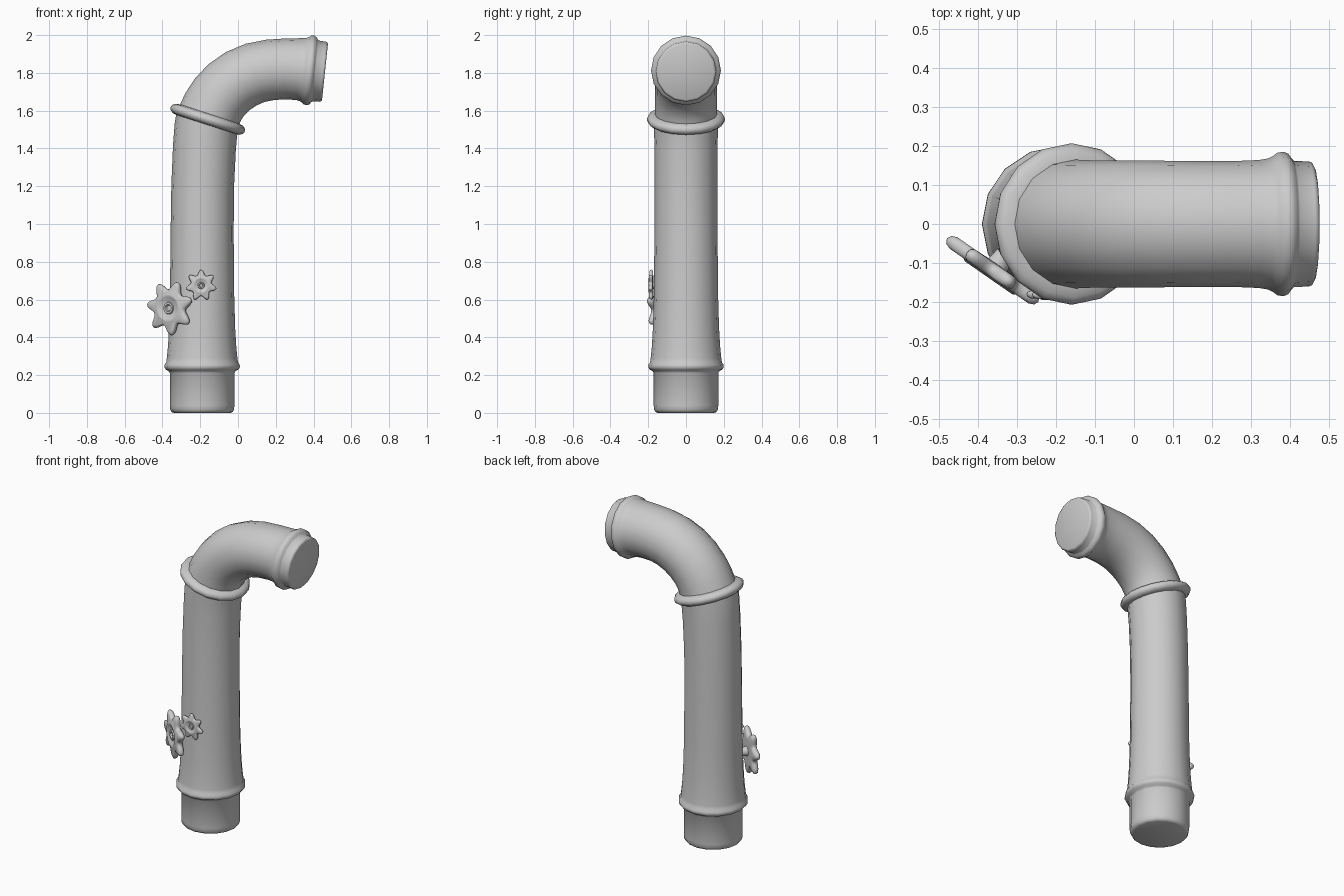
import bpy, bmesh, math
from mathutils import Matrix, Vector

if "Cube" in bpy.data.objects:
    bpy.data.objects.remove(bpy.data.objects["Cube"])

metal = bpy.data.materials.new("plain_grey")
metal.diffuse_color = (0.6, 0.6, 0.6, 1)
metal.use_nodes = True
metal.node_tree.nodes["Principled BSDF"].inputs["Base Color"].default_value = metal.diffuse_color


def finish(name, bm, angle=50):
    bmesh.ops.recalc_face_normals(bm, faces=bm.faces)
    me = bpy.data.meshes.new(name)
    bm.to_mesh(me)
    bm.free()
    me.materials.append(metal)
    ob = bpy.data.objects.new(name, me)
    bpy.context.collection.objects.link(ob)
    bpy.context.view_layer.objects.active = ob
    ob.select_set(True)
    bpy.ops.object.shade_smooth_by_angle(angle=math.radians(angle))
    ob.select_set(False)
    return ob


def skin(bm, rings):
    """Bridge successive vertex loops and cap both ends."""
    loops = [[bm.verts.new(p) for p in ring] for ring in rings]
    n = len(loops[0])
    for a, b in zip(loops, loops[1:]):
        for i in range(n):
            j = (i + 1) % n
            bm.faces.new((a[i], a[j], b[j], b[i]))
    bm.faces.new(loops[0][::-1])
    bm.faces.new(loops[-1])


def tube(name, sections, sides=16):
    """Sections are (x, z, lean from vertical in degrees, radius)."""
    bm = bmesh.new()
    rings = []
    for x, z, lean, r in sections:
        a = math.radians(lean)
        u = Vector((math.cos(a), 0, -math.sin(a)))
        ring = []
        for i in range(sides):
            t = math.tau * i / sides
            ring.append(Vector((x, 0, z)) + r * (u * math.cos(t) + Vector((0, math.sin(t), 0))))
        rings.append(ring)
    skin(bm, rings)
    return finish(name, bm)


# Upright pipe with its foot and lower collar
X = -0.19
tube("upright_pipe", [
    (X, 0.0, 0, 0.150), (X, 0.005, 0, 0.162), (X, 0.018, 0, 0.169), (X, 0.04, 0, 0.171),
    (X, 0.212, 0, 0.171), (X, 0.222, 0, 0.178), (X, 0.23, 0, 0.193), (X, 0.242, 0, 0.2),
    (X, 0.255, 0, 0.199), (X, 0.268, 0, 0.19), (X, 0.29, 0, 0.187), (X, 0.35, 0, 0.181),
    (X, 0.45, 0, 0.175), (X, 0.62, 0, 0.170), (X, 0.95, 0.5, 0.167), (-0.187, 1.2, 2, 0.166),
    (-0.178, 1.4, 6, 0.167), (-0.17, 1.50, 13, 0.169), (-0.162, 1.545, 18, 0.170)])

# Tilted collar between upright and elbow
lean = math.radians(18)
axis = Vector((math.sin(lean), math.cos(lean)))
profile = [(-0.030, 0.165), (-0.026, 0.188), (-0.014, 0.203), (0.0, 0.207),
           (0.014, 0.202), (0.024, 0.188), (0.030, 0.16)]
tube("middle_collar", [(-0.16 + axis.x * d, 1.555 + axis.y * d, 18, r) for d, r in profile])

# Elbow: smooth bend, then end collar and spout
bend = [(-0.16, 1.555, 18, 0.166), (-0.133, 1.618, 26, 0.164), (-0.098, 1.672, 37, 0.163),
        (-0.048, 1.724, 48, 0.163), (0.015, 1.768, 60, 0.163), (0.09, 1.800, 72, 0.162),
        (0.17, 1.816, 82, 0.161), (0.25, 1.821, 89, 0.161), (0.32, 1.820, 94, 0.164)]
end_dir = math.radians(96)
end_profile = [(-0.03, 0.168), (-0.018, 0.174), (-0.006, 0.183), (0.010, 0.185), (0.022, 0.180),
               (0.030, 0.168), (0.036, 0.162), (0.075, 0.160), (0.083, 0.157), (0.087, 0.148)]
tube("elbow", bend + [(0.374 + math.sin(end_dir) * d, 1.814 + math.cos(end_dir) * d, 96, r)
                      for d, r in end_profile])


def valve_wheel(name, centre, across, size, first_tooth, teeth=7):
    """Toothed hand wheel; 'across' is its horizontal in-plane direction."""
    n = teeth * 10
    # (radius, height, toothed)
    rows = [(0.16, -0.36, 0), (0.2, -0.13, 0), (0.5, -0.12, 0), (0.86, -0.12, 1), (0.96, -0.08, 1),
            (1.0, 0.0, 1), (0.96, 0.08, 1), (0.86, 0.12, 1), (0.56, 0.12, 0), (0.50, 0.15, 0),
            (0.42, 0.15, 0), (0.36, 0.10, 0), (0.22, 0.08, 0), (0.2, 0.13, 0), (0.13, 0.13, 0),
            (0.10, 0.06, 0), (0.04, 0.06, 0)]
    x = Vector(across).normalized()
    z = x.cross(Vector((0, 0, 1)))
    rings = []
    for r, h, toothed in rows:
        ring = []
        for i in range(n):
            t = math.tau * i / n
            bump = 0.5 + 0.5 * math.cos(teeth * t)
            rr = r * (0.68 + 0.32 * bump ** 1.3) if toothed else r
            a = t + math.radians(first_tooth)
            ring.append(Vector(centre) + size * (x * rr * math.cos(a)
                        + Vector((0, 0, rr * math.sin(a))) + z * h))
        rings.append(ring)
    bm = bmesh.new()
    skin(bm, rings)
    return finish(name, bm, 60)


valve_wheel("large_valve_wheel", (-0.36, -0.12, 0.555), (0.82, -0.57, 0), 0.147, 275)
valve_wheel("small_valve_wheel", (-0.195, -0.184, 0.675), (1, -0.05, 0), 0.083, 90)
